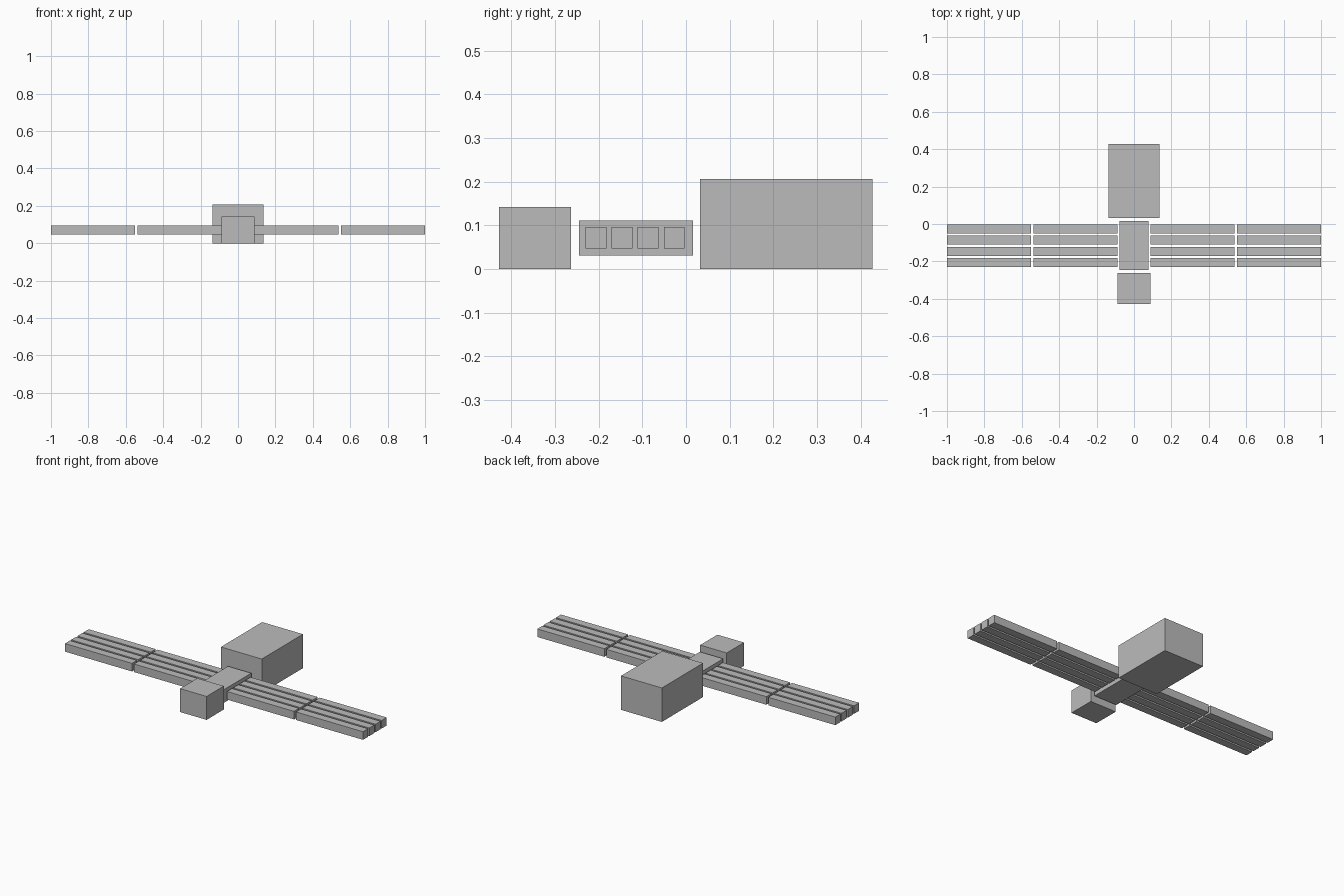
import bpy

if "Cube" in bpy.data.objects:
    bpy.data.objects.remove(bpy.data.objects["Cube"])

grey = bpy.data.materials.new("light grey")
grey.diffuse_color = (0.5, 0.5, 0.5, 1)
grey.use_nodes = True
grey.node_tree.nodes["Principled BSDF"].inputs["Base Color"].default_value = grey.diffuse_color


def box(name, lo, hi):
    """Box spanning two opposite corners."""
    bpy.ops.mesh.primitive_cube_add(size=1, location=[(a + b) / 2 for a, b in zip(lo, hi)])
    ob = bpy.context.object
    ob.name = name
    ob.scale = [b - a for a, b in zip(lo, hi)]
    bpy.ops.object.transform_apply(location=False, rotation=False, scale=True)
    ob.data.materials.append(grey)
    return ob


# Body: small front block, flat hub, large rear block
box("front_block", (-0.089, -0.428, 0), (0.089, -0.263, 0.142))
box("hub", (-0.078, -0.245, 0.031), (0.078, 0.016, 0.111))
box("rear_block", (-0.137, 0.032, 0), (0.137, 0.427, 0.206))

# Panel wings: four rows of two bars on each side
for side, sx in (("left", -1), ("right", 1)):
    for part, x0, x1 in (("inner", 0.087, 0.537), ("outer", 0.55, 1.0)):
        for row in range(4):
            y = -0.23 + row * 0.0597
            xa, xb = sorted((sx * x0, sx * x1))
            box(f"{side}_{part}_panel_bar_{row + 1}", (xa, y, 0.047), (xb, y + 0.048, 0.096))
